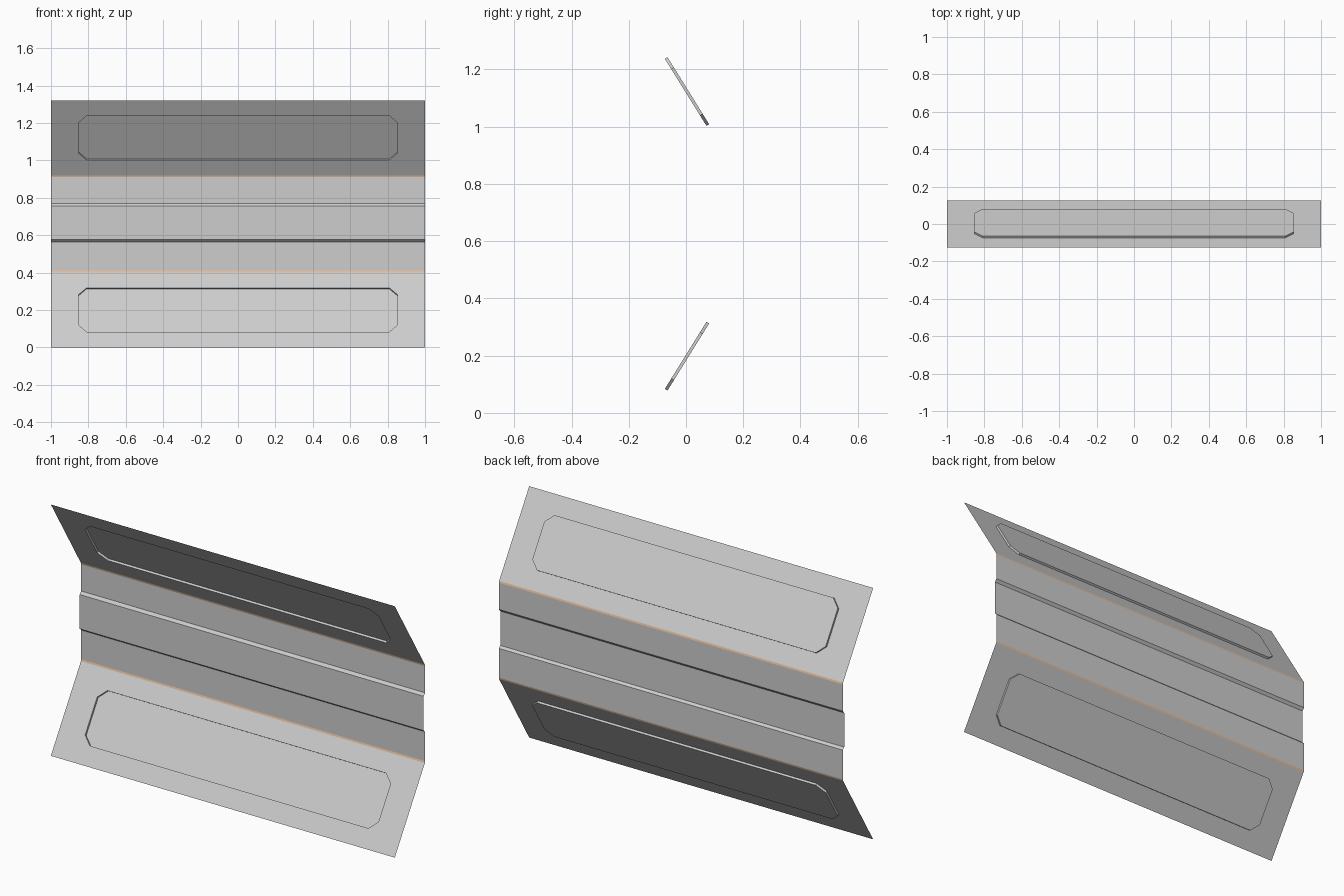
import bpy
import bmesh
from mathutils import Vector

cube = bpy.data.objects.get("Cube")
if cube:
    bpy.data.objects.remove(cube, do_unlink=True)

HEIGHT = 1.321     # total height, the flaps mirror about its middle
WALL_Y = 0.126     # plane of the upright web
FLAP_END = (0.1235, 0.402)
FOLD_END = (WALL_Y, 0.411)


def make_material(name, rgb):
    mat = bpy.data.materials.new(name)
    mat.use_nodes = True
    mat.diffuse_color = (*rgb, 1)
    bsdf = next(n for n in mat.node_tree.nodes if n.type == 'BSDF_PRINCIPLED')
    bsdf.inputs["Base Color"].default_value = (*rgb, 1)
    return mat


grey = make_material("sheet grey", (0.61, 0.61, 0.61))
tan = make_material("fold tan", (0.8, 0.52, 0.33))


def finish(name, bm, mat):
    mesh = bpy.data.meshes.new(name)
    bm.to_mesh(mesh)
    bm.free()
    mesh.materials.append(mat)
    obj = bpy.data.objects.new(name, mesh)
    bpy.context.collection.objects.link(obj)
    return obj


def strip(name, profile, mat):
    """Sheet running the full width along a (y, z) profile, bottom to top."""
    bm = bmesh.new()
    rows = [[bm.verts.new((x, y, z)) for x in (-1, 1)] for y, z in profile]
    for (a, b), (c, d) in zip(rows, rows[1:]):
        bm.faces.new((a, b, d, c))
    return finish(name, bm, mat)


def flap(name, upper):
    """Sloping sheet with a shallow pressed panel that has clipped corners."""
    low, high = Vector((0, -WALL_Y, 0)), Vector((0, *FLAP_END))
    along = (high - low).normalized()
    inward = Vector((0, along.z, -along.y))
    half = (high - low).length / 2
    mid = (low + high) / 2
    w, h, clip, depth = 0.853, 0.138, 0.043, 0.011

    bm = bmesh.new()

    def vert(x, t, d=0):
        return bm.verts.new(mid + Vector((x, 0, 0)) + along * t + inward * d)

    signs = [(-1, -1), (1, -1), (1, 1), (-1, 1)]
    corners = [vert(sx, sy * half) for sx, sy in signs]
    outline = []
    for sx, sy in signs:
        pair = [(sx * w, sy * (h - clip)), (sx * (w - clip), sy * h)]
        outline += pair if sx * sy > 0 else pair[::-1]
    rim = [vert(*p) for p in outline]
    floor = [vert(*p, depth) for p in outline]
    # Border around the panel
    for i in range(4):
        j = (i + 1) % 4
        bm.faces.new((corners[i], corners[j], rim[2 * j], rim[2 * i + 1]))
        bm.faces.new((corners[i], rim[2 * i + 1], rim[2 * i]))
    # Panel walls and floor
    for i in range(8):
        j = (i + 1) % 8
        bm.faces.new((rim[i], rim[j], floor[j], floor[i]))
    bm.faces.new(floor)
    if upper:
        for v in bm.verts:
            v.co.z = HEIGHT - v.co.z
        bmesh.ops.reverse_faces(bm, faces=bm.faces[:])
    return finish(name, bm, grey)


# Sloping flaps
flap("lower_flap", False)
flap("upper_flap", True)

# Coloured fold lines between flaps and web
fold = [FLAP_END, FOLD_END]
strip("lower_fold", fold, tan)
strip("upper_fold", [(y, HEIGHT - z) for y, z in reversed(fold)], tan)

# Upright web with a band pressed forward
BAND_Y = WALL_Y - 0.012
strip("web", [FOLD_END, (WALL_Y, 0.565), (BAND_Y, 0.576), (BAND_Y, 0.756),
              (WALL_Y, 0.770), (WALL_Y, HEIGHT - FOLD_END[1])], grey)
